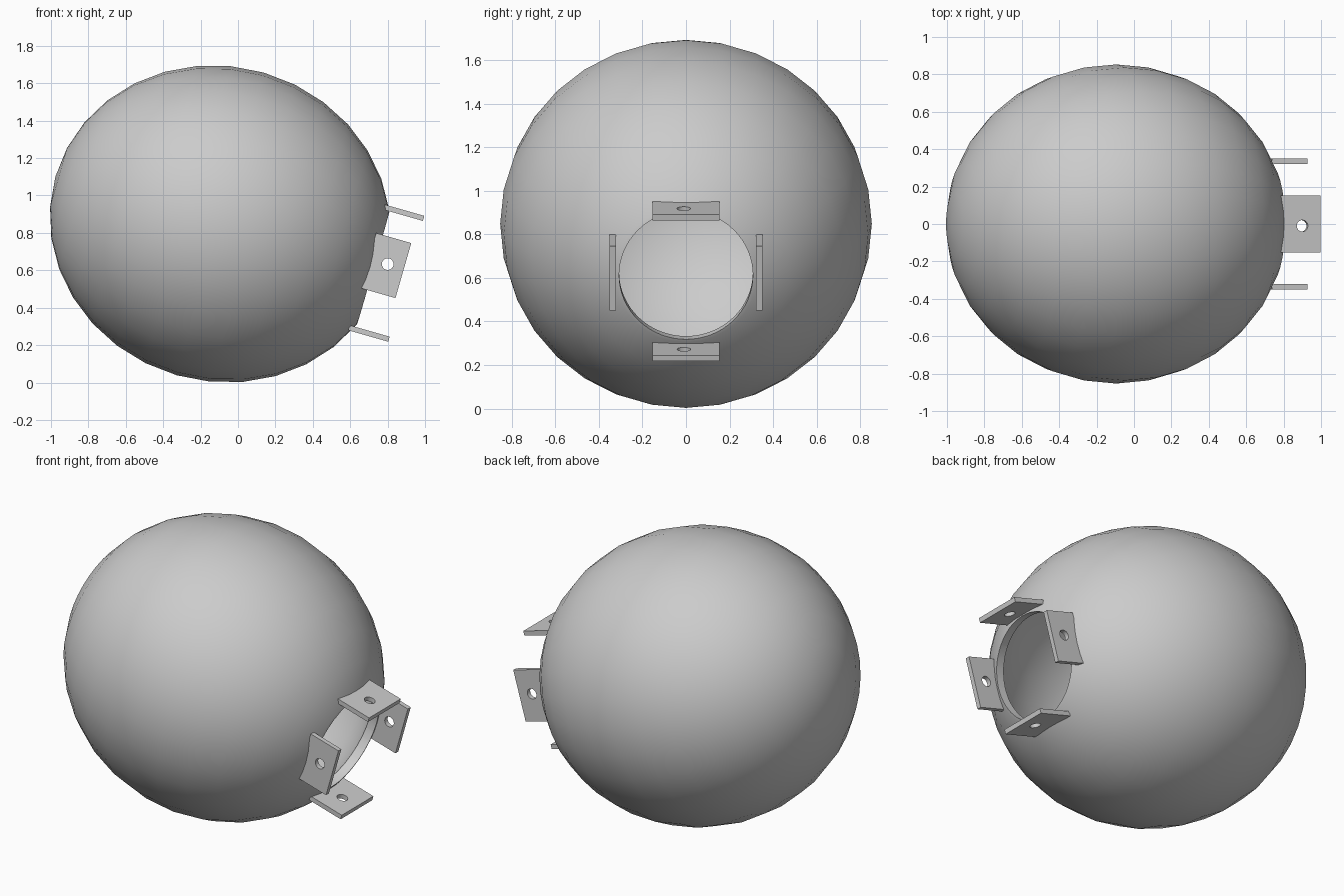
import bpy
from math import pi, radians
from mathutils import Matrix, Vector

if "Cube" in bpy.data.objects:
    bpy.data.objects.remove(bpy.data.objects["Cube"], do_unlink=True)

# One flat grey for everything
grey = bpy.data.materials.new("plain_grey")
grey.use_nodes = True
grey.diffuse_color = (0.6, 0.6, 0.6, 1)
grey.node_tree.nodes["Principled BSDF"].inputs["Base Color"].default_value = (0.6, 0.6, 0.6, 1)

# Local frame: x runs out of the opening, tilted downward
CENTRE = Vector((-0.095, 0, 0.848))
FRAME = Matrix.Translation(CENTRE) @ Matrix.Rotation(radians(16), 4, "Y")


def place(obj, name, matrix):
    obj.name = name
    obj.matrix_world = FRAME @ matrix
    if not obj.data.materials:
        obj.data.materials.append(grey)
    return obj


def cutter(name, radius, depth, sides, matrix):
    bpy.ops.mesh.primitive_cylinder_add(vertices=sides, radius=radius, depth=depth)
    obj = place(bpy.context.object, name, matrix)
    obj.hide_render = True
    obj.hide_set(True)
    return obj


def cut(obj, tool):
    mod = obj.modifiers.new("cut", "BOOLEAN")
    mod.operation = "DIFFERENCE"
    mod.solver = "EXACT"
    mod.object = tool


def finish(obj, tools, smooth):
    # Apply modifiers, then drop the helper cutters
    bpy.ops.object.select_all(action="DESELECT")
    obj.select_set(True)
    bpy.context.view_layer.objects.active = obj
    for mod in list(obj.modifiers):
        bpy.ops.object.modifier_apply(modifier=mod.name)
    for tool in tools:
        bpy.data.objects.remove(tool, do_unlink=True)
    if smooth:
        bpy.ops.object.shade_smooth_by_angle(angle=radians(30))


# Hollow egg-shaped shell, poles along the opening axis
bpy.ops.mesh.primitive_uv_sphere_add(segments=32, ring_count=16, radius=1)
shell = bpy.context.object
shell.data.transform(Matrix.Diagonal((0.842, 0.853, 0.917, 1)))
shell.data.transform(Matrix.Rotation(pi / 2, 4, "Y"))
place(shell, "hollow_shell", Matrix())
wall = shell.modifiers.new("wall", "SOLIDIFY")
wall.thickness = 0.05
wall.offset = -1

# Round opening
bore = cutter("opening_cutter", 0.307, 0.8, 64,
              Matrix.Translation((0.9, 0, 0)) @ Matrix.Rotation(pi / 2, 4, "Y"))
cut(shell, bore)
finish(shell, [bore], True)


# Four drilled mounting tabs around the opening
def tab(name, turn, tip, offset, hole_x, hole_shift):
    root = 0.815
    rot = Matrix.Translation((0, 0, offset)) @ Matrix.Rotation(turn, 4, "X")
    bpy.ops.mesh.primitive_cube_add(size=1)
    obj = bpy.context.object
    obj.data.transform(Matrix.Diagonal((tip - root, 0.306, 0.028, 1)))
    place(obj, name, rot @ Matrix.Translation(((root + tip) / 2, 0, 0.336)))
    drill = cutter(name + "_drill", 0.031, 0.2, 32,
                   rot @ Matrix.Translation((hole_x, hole_shift, 0.336)))
    cut(obj, drill)
    # Round the root to sit on the curved shell
    finish(obj, [drill], False)


tab("upper_tab", 0, 1.037, -0.008, 0.937, -0.01)
tab("lower_tab", pi, 1.037, -0.008, 0.937, 0.01)
tab("front_tab", pi / 2, 1.01, 0.03, 0.92, 0.01)
tab("back_tab", -pi / 2, 1.01, 0.03, 0.92, -0.01)
